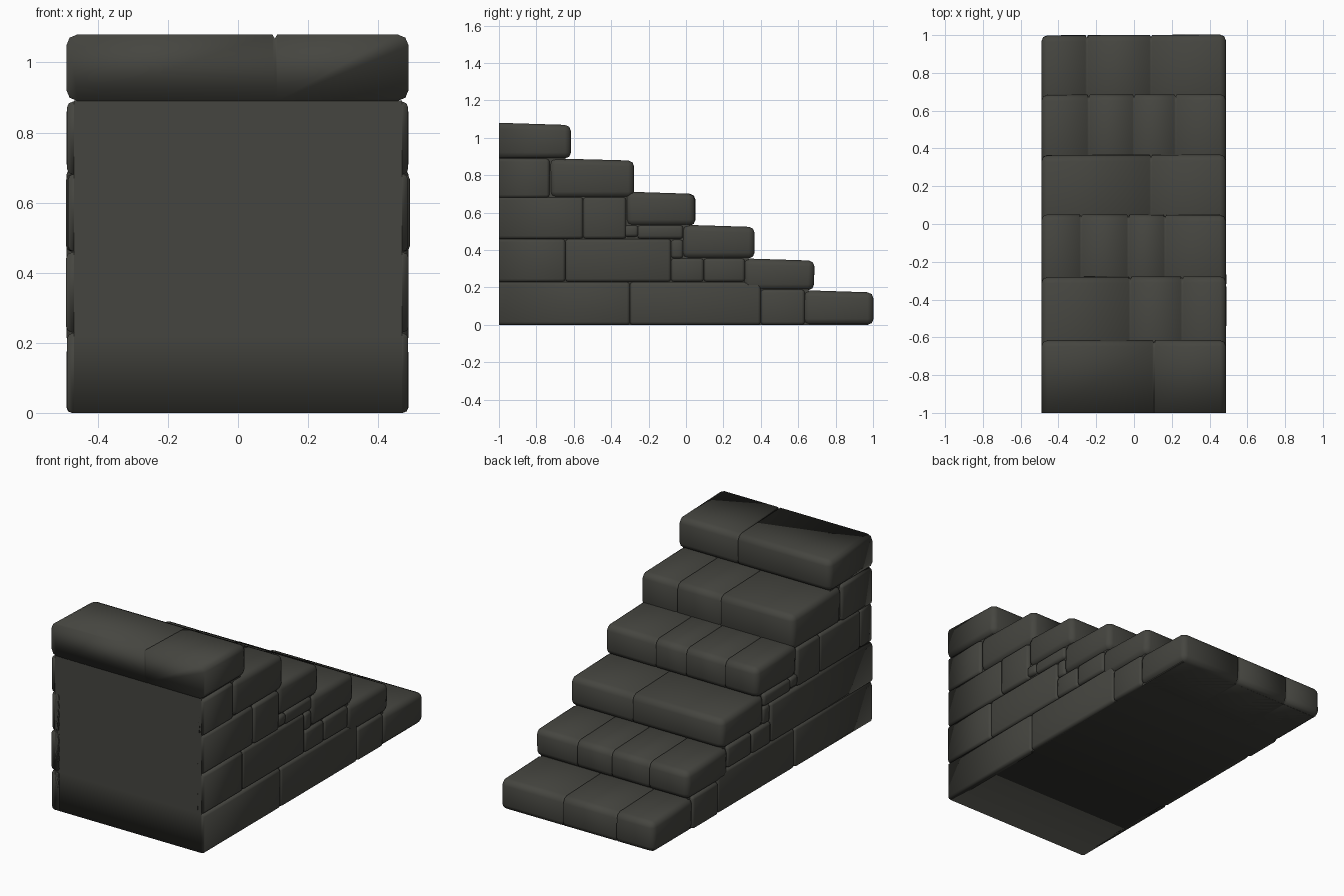
import bpy, bmesh, random
from mathutils import Vector

if "Cube" in bpy.data.objects:
    bpy.data.objects.remove(bpy.data.objects["Cube"])
random.seed(4)

stone = bpy.data.materials.new("dark grey stone")
stone.diffuse_color = (0.060, 0.060, 0.051, 1)
stone.use_nodes = True
stone.node_tree.nodes["Principled BSDF"].inputs["Base Color"].default_value = stone.diffuse_color
BACK = -1.0


def finish(bm, name):
    bmesh.ops.recalc_face_normals(bm, faces=bm.faces[:])
    me = bpy.data.meshes.new(name)
    bm.to_mesh(me)
    bm.free()
    me.materials.append(stone)
    ob = bpy.data.objects.new(name, me)
    bpy.context.collection.objects.link(ob)
    return ob


def block(name, lo, hi, bevel, slope=0.0, joints=(), jitter=0.0):
    """Rounded stone box; the edge on the flat end wall stays square.
    joints are x positions of narrow grooves that split it into stones."""
    bm = bmesh.new()
    bmesh.ops.create_cube(bm, size=1)
    for v in bm.verts:
        c = [lo[i] if v.co[i] < 0 else hi[i] for i in range(3)]
        if v.co.z > 0 and v.co.y > 0:
            c[2] -= slope                       # worn tread leans forward
        if c[1] > BACK + 0.01:
            c[1] += random.uniform(-jitter, jitter)
        v.co = c
    edges = [e for e in bm.edges if not all(v.co.y < BACK + 1e-4 for v in e.verts)]
    bmesh.ops.bevel(bm, geom=edges, offset=bevel, segments=2, profile=0.5,
                    affect='EDGES', clamp_overlap=True)
    mid = (Vector(lo) + Vector(hi)) / 2
    for j in joints:
        for d in (-0.007, 0, 0.007):
            bmesh.ops.bisect_plane(bm, geom=bm.verts[:] + bm.edges[:] + bm.faces[:],
                                   plane_co=(j + d, 0, 0), plane_no=(1, 0, 0))
        for v in bm.verts:
            if abs(v.co.x - j) < 1e-4:
                v.co.z -= 0.012 if v.co.z > mid.z else 0
                v.co.y -= 0.012 if v.co.y > mid.y else 0
    for f in bm.faces:
        f.smooth = True
    return finish(bm, name)


# Step rows: back y, front y, bottom z, top z, groove positions
steps = [
    (0.63, 1.00, 0.000, 0.185, (-0.25, 0.09)),
    (0.31, 0.685, 0.185, 0.355, (-0.24, 0.00, 0.22)),
    (-0.02, 0.365, 0.355, 0.535, (0.09,)),
    (-0.32, 0.05, 0.530, 0.712, (-0.28, -0.03, 0.165)),
    (-0.73, -0.28, 0.680, 0.890, (-0.02, 0.255)),
    (BACK, -0.615, 0.890, 1.080, (0.105,)),
]
for i, (y0, y1, z0, z1, joints) in enumerate(steps):
    block(f"step_{i + 1}", (-0.49, y0, z0), (0.487, y1, z1), 0.032,
          slope=0.012, joints=joints, jitter=0.004)

# Solid core behind the stones, a stepped profile extruded across x
profile = [(BACK, 0.0), (0.97, 0.0), (0.97, 0.1), (0.65, 0.1)]
for y0, y1, z0, z1, _ in steps[1:]:
    if profile[-1][0] > y1 - 0.03:
        profile.append((y1 - 0.03, profile[-1][1]))
    profile.append((y1 - 0.03, z0 + (0.02 if y0 > BACK else 0.002)))
profile += [(BACK, 0.892), (BACK, 0.225)]
bm = bmesh.new()
sides = [[bm.verts.new((x, y, z)) for y, z in profile] for x in (-0.468, 0.468)]
n = len(profile)
for s in sides:
    bm.faces.new(s)
for i in range(n):
    k = (i + 1) % n
    f = bm.faces.new((sides[0][i], sides[0][k], sides[1][k], sides[1][i]))
    f.smooth = i in (0, n - 1, n - 2)           # soft foot of the end wall
for e in bm.edges:
    if not all(f.smooth for f in e.link_faces):
        e.smooth = False
bmesh.ops.remove_doubles(bm, verts=bm.verts[:], dist=1e-5)
finish(bm, "core")

# Side wall stones: y from, y to, z from, z to
common = [
    (-0.30, 0.40, 0.0, 0.228), (0.40, 0.635, 0.0, 0.188),
    (-0.08, 0.095, 0.23, 0.355), (0.095, 0.315, 0.23, 0.355),
    (-0.08, -0.015, 0.355, 0.455), (-0.26, -0.015, 0.46, 0.532),
    (-0.33, -0.255, 0.47, 0.532), (BACK, -0.73, 0.68, 0.888),
    (BACK, -0.30, 0.0, 0.228),
]
right = common + [
    (BACK, -0.645, 0.23, 0.458), (-0.645, -0.08, 0.23, 0.458),
    (BACK, -0.55, 0.46, 0.682), (-0.55, -0.32, 0.46, 0.682),
]
left = common + [
    (BACK, -0.08, 0.23, 0.458),
    (BACK, -0.90, 0.46, 0.682), (-0.90, -0.53, 0.46, 0.682),
    (-0.53, -0.32, 0.46, 0.682),
]
for label, s, stones in (("right", 1, right), ("left", -1, left)):
    for i, (y0, y1, z0, z1) in enumerate(stones):
        out = 0.487 + random.uniform(-0.003, 0.004)
        xs = sorted((s * 0.44, s * out))
        block(f"{label}_wall_stone_{i + 1}", (xs[0], y0, z0), (xs[1], y1, z1), 0.016)
